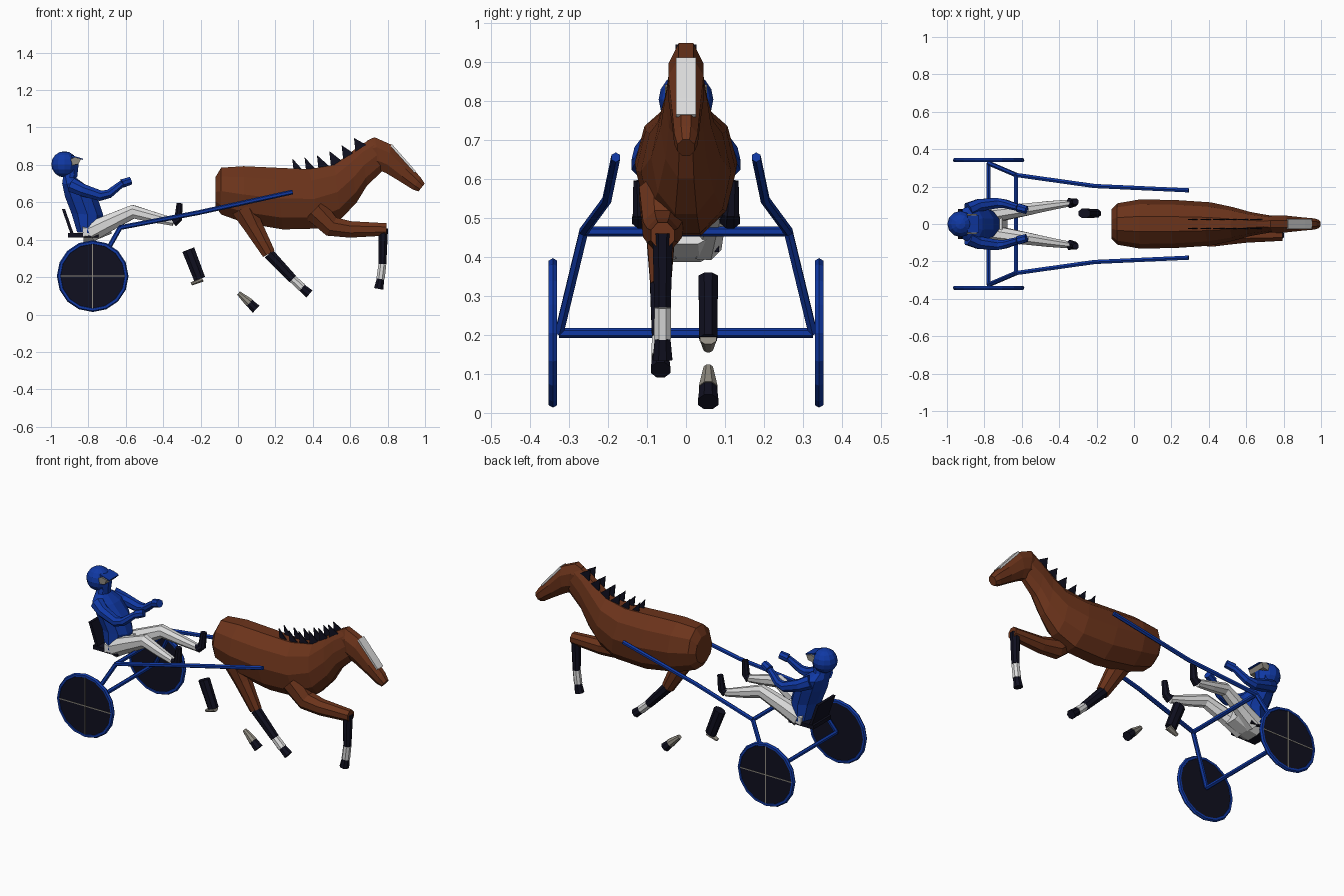
import bpy
import bmesh
import math
from mathutils import Vector

cube = bpy.data.objects.get("Cube")
if cube:
    bpy.data.objects.remove(cube, do_unlink=True)


def material(name, red, green, blue):
    mat = bpy.data.materials.new(name)
    mat.use_nodes = True
    mat.diffuse_color = (red, green, blue, 1)
    shader = mat.node_tree.nodes["Principled BSDF"]
    shader.inputs["Base Color"].default_value = mat.diffuse_color
    return mat


BROWN = material("chestnut brown", .15, .034, .011)
BLUE = material("racing blue", .005, .04, .37)
DARK = material("dark navy", .005, .005, .014)
WHITE = material("white", .72, .72, .72)
GREY = material("stone grey", .28, .26, .22)


def skin(name, rings, mat):
    """Join equal rings of points into a closed skin."""
    bm = bmesh.new()
    rows = [[bm.verts.new(point) for point in ring] for ring in rings]
    for row, following in zip(rows, rows[1:]):
        for i in range(len(row)):
            bm.faces.new((row[i - 1], row[i], following[i], following[i - 1]))
    bm.faces.new(rows[0])
    bm.faces.new(rows[-1])
    bmesh.ops.recalc_face_normals(bm, faces=bm.faces[:])
    mesh = bpy.data.meshes.new(name)
    bm.to_mesh(mesh)
    bm.free()
    mesh.materials.append(mat)
    bpy.context.collection.objects.link(bpy.data.objects.new(name, mesh))


def circle(sides):
    """Unit polygon with flat sides at its extremes."""
    angles = [math.tau * (i + .5) / sides for i in range(sides)]
    reach = math.cos(math.pi / sides)
    return [(math.cos(angle) / reach, math.sin(angle) / reach) for angle in angles]


def slices(name, sections, mat, sides=10):
    """Loft through slanted sections: upper (x, z), lower (x, z), half width."""
    rings = []
    for upper, lower, width in sections:
        top, low = Vector((upper[0], 0, upper[1])), Vector((lower[0], 0, lower[1]))
        middle, reach = (top + low) / 2, (top - low) / 2
        rings.append([middle + reach * c + Vector((0, width * s, 0)) for c, s in circle(sides)])
    skin(name, rings, mat)


def limb(name, path, start, end, mat, flat=1, sides=8):
    """Tapered tube along a path; flat scales its depth against its width."""
    points = [Vector(point) for point in path]
    last = len(points) - 1
    rings = []
    for k, point in enumerate(points):
        along = (points[min(k + 1, last)] - points[max(k - 1, 0)]).normalized()
        axis = Vector((1, 0, 0)) if abs(along.y) > .9 else Vector((0, 1, 0))
        across = (axis - along * axis.dot(along)).normalized()
        depth = along.cross(across) * flat
        radius = start + (end - start) * k / last
        rings.append([point + (across * c + depth * s) * radius for c, s in circle(sides)])
    skin(name, rings, mat)


def rod(name, path):
    limb(name, path, .011, .011, BLUE, sides=6)


def prism(name, outline, mat, width, centre=0):
    """Extrude a side outline across the width."""
    edges = (centre - width, centre + width)
    skin(name, [[(x, y, z) for x, z in outline] for y in edges], mat)


# Horse body, neck and head
poll, jaw = (.73, .948), (.77, .765)
slices("horse_body", [
    ((-.12, .735), (-.12, .575), .075), ((-.09, .785), (-.09, .535), .105),
    ((.03, .793), (.035, .49), .125), ((.2, .785), (.24, .455), .122),
    ((.38, .777), (.44, .46), .11), ((.515, .8), (.55, .51), .085),
    ((.6, .865), (.635, .6), .062), ((.66, .91), (.69, .69), .052), (poll, jaw, .04)], BROWN)
slices("horse_head", [
    ((.69, .93), (.74, .78), .035), (poll, jaw, .045), ((.82, .908), (.79, .757), .045),
    ((.91, .805), (.865, .712), .036), ((.975, .735), (.935, .668), .03),
    ((.998, .7), (.965, .658), .022)], BROWN, sides=8)
prism("blaze", [(.823, .911), (.915, .807), (.951, .765), (.944, .758), (.816, .9)], WHITE, .026)

# Mane: two rows of swept-back spikes along the rising crest
spikes, spacing, mane_start = 6, .066, .3


def crest(x):
    return .765 + (x - mane_start) ** 2


for side in (-1, 1):
    for i in range(spikes):
        back = mane_start + spacing * i
        front = back + spacing
        outline = [(back, crest(back) - .02), (front, crest(front) - .02), (back - .01, crest(back) + .07)]
        prism("mane_spike", outline, DARK, .003, side * .024)


def leg_part(name, joints, y, start, end, mat, flat=1):
    limb(name, [(x, y, z) for x, z in joints], start, end, mat, flat)


# Right foreleg, raised
fore = -.06
knee, fetlock, pastern, toe = (.776, .46), (.772, .27), (.762, .19), (.752, .137)
leg_part("right_fore_upper", [(.41, .56), (.5, .47), (.6, .455), (.795, .455)], fore, .06, .03, BROWN, 1.1)
leg_part("right_fore_cannon", [knee, fetlock], fore, .026, .021, DARK)
leg_part("right_fore_sock", [fetlock, pastern], fore, .021, .022, WHITE)
leg_part("right_fore_hoof", [pastern, toe], fore, .02, .025, DARK)

# Right hind leg, reaching forward
hind = -.065
hock, fetlock, pastern, toe = (.165, .325), (.293, .19), (.343, .143), (.382, .11)
leg_part("right_hind_thigh", [(.03, .57), (.08, .475), hock], hind, .05, .026, BROWN, 1.35)
leg_part("right_hind_cannon", [hock, fetlock], hind, .027, .022, DARK, 1.1)
leg_part("right_hind_sock", [fetlock, pastern], hind, .022, .024, WHITE)
leg_part("right_hind_hoof", [pastern, toe], hind, .021, .025, DARK)

# Left lower legs
left = .057
fetlock, hoof_top = (-.205, .19), (.062, .062)
leg_part("left_hind_cannon", [(-.266, .347), fetlock], left, .025, .023, DARK, 1.35)
leg_part("left_hind_fetlock", [(-.19, .19), (-.25, .163)], left, .021, .012, GREY, .7)
leg_part("left_fore_sock", [(.003, .115), hoof_top], left, .012, .024, GREY)
leg_part("left_fore_hoof", [hoof_top, (.097, .028)], left, .022, .026, DARK)

# Cart frame, wheels and the paired limbs of the driver
axle_x, axle_z, bar_x, bar_z = -.777, .205, -.63, .465
frame_y, bar_y, wheel_y = .325, .262, .341
rod("axle", [(axle_x, -frame_y, axle_z), (axle_x, frame_y, axle_z)])
rod("cross_bar", [(bar_x, -bar_y, bar_z), (bar_x, bar_y, bar_z)])

for s, label in ((-1, "right"), (1, "left")):
    corner = (bar_x, s * bar_y, bar_z)
    rod(label + "_shaft", [(.292, s * .18, .655), (-.21, s * .203, .545), corner])
    rod(label + "_strut", [corner, (axle_x, s * frame_y, axle_z)])

    # Wheel: rim, solid disc and outer spokes
    placing = dict(location=(axle_x, s * wheel_y, axle_z), rotation=(math.pi / 2, 0, 0))
    bpy.ops.mesh.primitive_torus_add(major_segments=16, minor_segments=6,
                                     major_radius=.179, minor_radius=.0125, **placing)
    bpy.context.object.name = label + "_rim"
    bpy.context.object.data.materials.append(BLUE)
    bpy.ops.mesh.primitive_cylinder_add(vertices=16, radius=.177, depth=.016, **placing)
    bpy.context.object.name = label + "_wheel_disc"
    bpy.context.object.data.materials.append(DARK)
    long, thin = .175, .003
    for dx, dz in ((long, thin), (thin, long)):
        outline = [(axle_x + i * dx, axle_z + j * dz) for i, j in ((-1, -1), (1, -1), (1, 1), (-1, 1))]
        prism(label + "_spoke", outline, GREY, .002, s * (wheel_y + .008))

    # Arm and hand reaching forward
    wrist = (-.62, s * .088, .7)
    limb(label + "_arm", [(-.885, s * .075, .69), (-.83, s * .1, .665), (-.735, s * .112, .635),
                          (-.69, s * .108, .645), wrist], .038, .018, BLUE)
    limb(label + "_hand", [wrist, (-.575, s * .075, .715)], .023, .021, BLUE)

    # Bent leg and upright boot
    ankle = (-.345, s * .112, .495)
    limb(label + "_trouser_leg", [(-.79, s * .045, .44), (-.69, s * .06, .49), (-.56, s * .08, .55),
                                  (-.45, s * .098, .52), ankle], .046, .018, WHITE, 1.15)
    limb(label + "_boot", [ankle, (-.32, s * .115, .51), (-.312, s * .119, .595)], .026, .016, DARK)

# Seat
prism("seat", [(-.91, .412), (-.745, .412), (-.745, .435), (-.91, .435)], DARK, .085)
prism("seat_back", [(-.895, .43), (-.878, .43), (-.925, .565), (-.942, .565)], DARK, .08)

# Driver body, lofted from back to front edges
limb("trouser_hips", [(-.83, 0, .44), (-.775, 0, .445), (-.69, 0, .475)], .09, .075, WHITE, .6)
slices("jacket", [
    ((-.86, .44), (-.745, .43), .085), ((-.89, .54), (-.72, .53), .08),
    ((-.925, .63), (-.75, .62), .092), ((-.94, .7), (-.81, .69), .095),
    ((-.935, .735), (-.865, .73), .045), ((-.93, .77), (-.865, .77), .035)], BLUE)

# Driver head
bpy.ops.mesh.primitive_uv_sphere_add(segments=12, ring_count=8, radius=.07, location=(-.928, 0, .803))
bpy.context.object.name = "helmet"
bpy.context.object.data.materials.append(BLUE)
limb("face", [(-.89, 0, .73), (-.893, 0, .77), (-.895, 0, .82)], .03, .045, BLUE)
prism("goggles", [(-.915, .822), (-.872, .842), (-.84, .832), (-.852, .805), (-.89, .797)], GREY, .054)
prism("helmet_peak", [(-.89, .852), (-.828, .833), (-.828, .827), (-.89, .84)], BLUE, .045)
